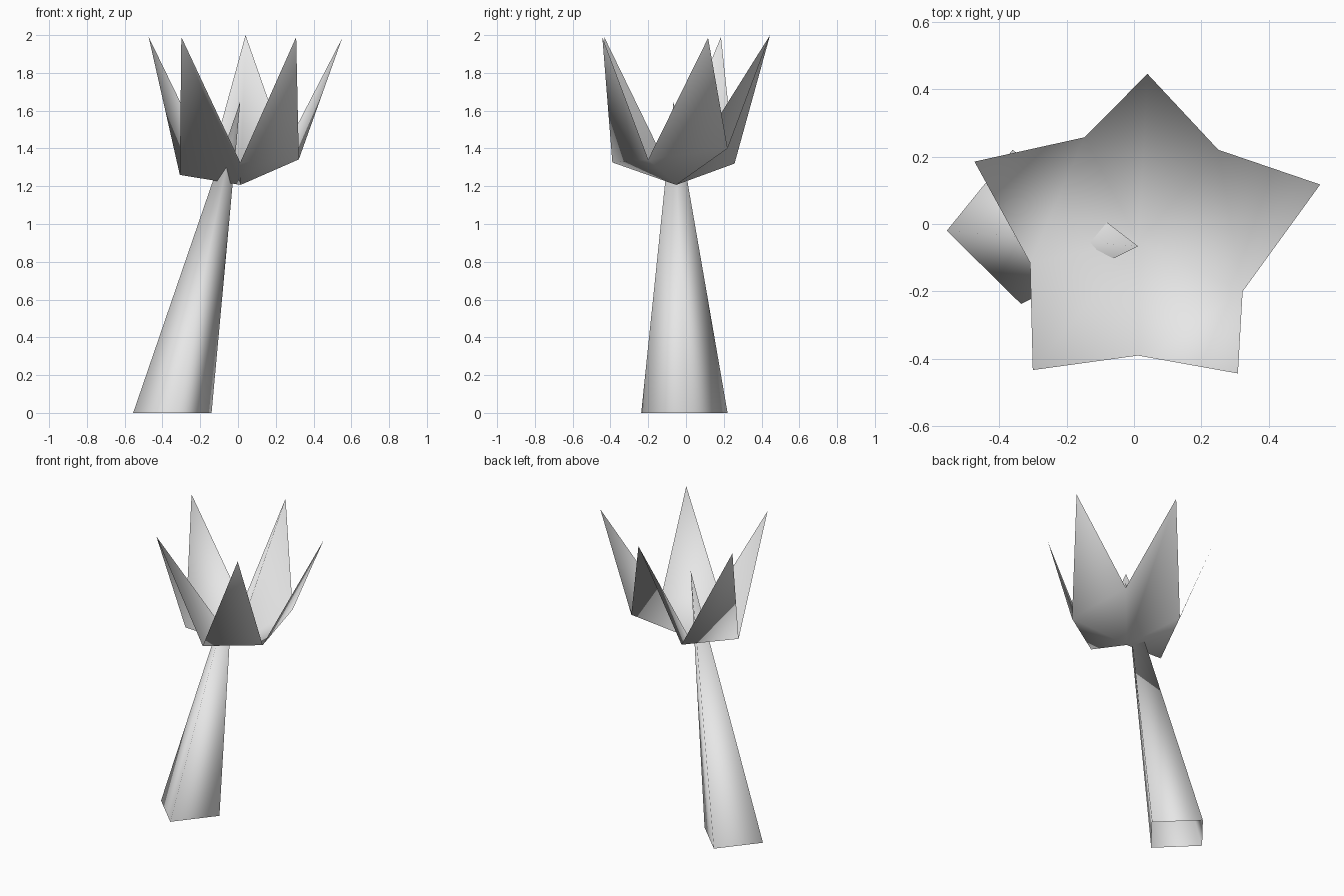
import bpy

if "Cube" in bpy.data.objects:
    bpy.data.objects.remove(bpy.data.objects["Cube"], do_unlink=True)

grey = bpy.data.materials.new("light_grey")
grey.use_nodes = True
colour = (0.8, 0.8, 0.8, 1)
grey.diffuse_color = colour
grey.node_tree.nodes["Principled BSDF"].inputs["Base Color"].default_value = colour


def build(name, points, faces):
    """Smooth-shaded open surface."""
    mesh = bpy.data.meshes.new(name)
    mesh.from_pydata(points, [], faces)
    mesh.materials.append(grey)
    for poly in mesh.polygons:
        poly.use_smooth = True
    mesh.update()
    obj = bpy.data.objects.new(name, mesh)
    bpy.context.collection.objects.link(obj)


# leaning four-sided stem, open below, whose point pierces the cup
apex = (0.012, -0.066, 1.65)
feet = [(-0.555, -0.02, 0), (-0.335, -0.237, 0),
        (-0.14, 0.004, 0), (-0.36, 0.22, 0)]
build("stem", [apex] + feet, [(0, i + 1, (i + 1) % 4 + 1) for i in range(4)])

# star-shaped cup: valleys and petal tips alternate around the low middle
middle = (0.014, -0.052, 1.207)
valleys = [(0.25, 0.22, 1.40), (-0.147, 0.257, 1.32), (-0.308, -0.115, 1.26),
           (0.012, -0.39, 1.326), (0.322, -0.20, 1.342)]
tips = [(0.04, 0.445, 2.0), (-0.473, 0.185, 1.99), (-0.30, -0.433, 1.99),
        (0.308, -0.443, 1.99), (0.552, 0.117, 1.985)]

# creased petals fold from tip to middle, the others across their foot
creased = {0, 2}
cup_faces = []
for i in range(5):
    a, b, tip = i + 1, (i + 1) % 5 + 1, i + 6
    if i in creased:
        cup_faces += [(0, a, tip), (0, tip, b)]
    else:
        cup_faces += [(0, a, b), (a, tip, b)]
build("petal_cup", [middle] + valleys + tips, cup_faces)
